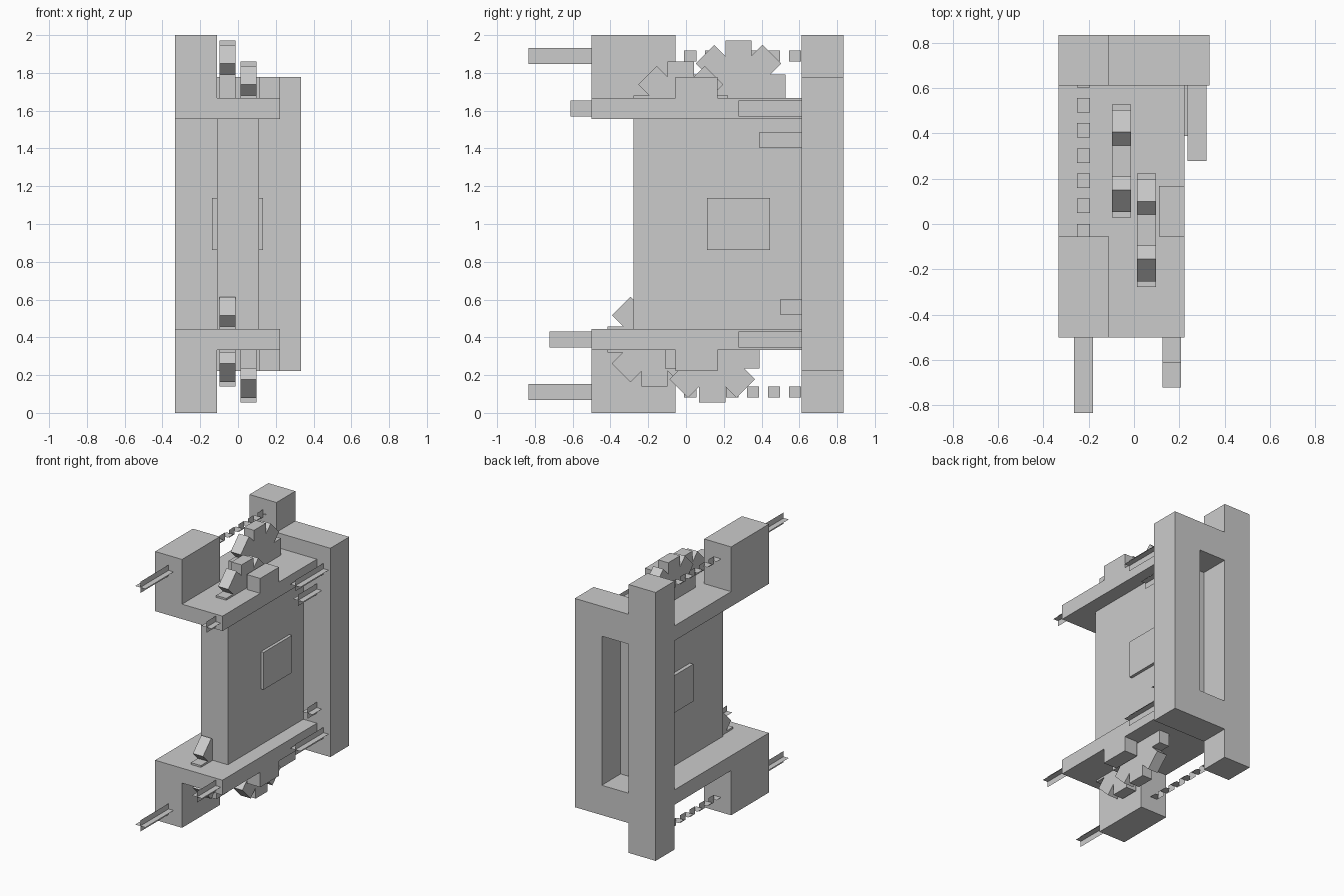
import bpy, bmesh
from math import pi
from mathutils import Matrix, Vector

if "Cube" in bpy.data.objects:
    bpy.data.objects.remove(bpy.data.objects["Cube"])

U = 1 / 18  # modelling unit


def make(name, bm):
    me = bpy.data.meshes.new(name)
    bm.to_mesh(me)
    bm.free()
    ob = bpy.data.objects.new(name, me)
    bpy.context.collection.objects.link(ob)
    return ob


def add_box(bm, x0, x1, y0, y1, z0, z1):
    m = Matrix.Translation(((x0 + x1) / 2, (y0 + y1) / 2, (z0 + z1) / 2)) @ \
        Matrix.Diagonal((x1 - x0, y1 - y0, z1 - z0, 1))
    return bmesh.ops.create_cube(bm, size=1, matrix=m)['verts']


def box(name, *b):
    bm = bmesh.new()
    add_box(bm, *b)
    return make(name, bm)


def strip(bm, x, z, y0, y1, w, upright):
    # zero-thickness strip running along y, flat or upright
    d = Vector((0, 0, w / 2)) if upright else Vector((w / 2, 0, 0))
    a, b = Vector((x, y0, z)), Vector((x, y1, z))
    bm.faces.new([bm.verts.new(p) for p in (a - d, b - d, b + d, a + d)])


def rod(name, x, z, y0, y1):
    bm = bmesh.new()
    for up in (False, True):
        strip(bm, x, z, y0, y1, 1.5 * U, up)
    make(name, bm)


def gear(name, x, y, z):
    # four crossed bars give eight square teeth
    bm = bmesh.new()
    for i in range(4):
        vs = add_box(bm, -.75 * U, .75 * U, -1.25 * U, 1.25 * U, -4.5 * U, 4.5 * U)
        bmesh.ops.rotate(bm, verts=vs, cent=(0, 0, 0),
                         matrix=Matrix.Rotation(i * pi / 4, 3, 'X'))
    bmesh.ops.translate(bm, verts=bm.verts, vec=(x, y, z))
    make(name, bm)


# back frame with a recessed window
box("back_post", -6*U, -2*U, 11*U, 15*U, 0, 2)
box("back_side_rail", 2*U, 6*U, 11*U, 15*U, 4*U, 32*U)
box("back_bottom_rail", -2*U, 2*U, 11*U, 15*U, 4*U, 8*U)
box("back_top_rail", -2*U, 2*U, 11*U, 15*U, 28*U, 32*U)

# core block with raised side panels
box("core", -2*U, 2*U, -5*U, 11*U, 8*U, 28*U)
box("side_panels", -2.5*U, 2.4*U, 2*U, 8*U, 15.5*U, 20.5*U)

# shelves, front blocks, bosses and chains, mirrored about z = 1
for side in ("top", "bottom"):
    def zz(a, b):
        return (a, b) if side == "top" else (2 - b, 2 - a)
    box(side + "_shelf", -6*U, 4*U, -9*U, 11*U, *zz(28*U, 30*U))
    box(side + "_front_block", -6*U, -2*U, -9*U, -1*U, *zz(30*U, 2))
    box(side + "_boss", 2*U, 4*U, -1*U, 3*U, *zz(30*U, 32*U))
    zc = 34*U if side == "top" else 2*U
    rod(side + "_front_rod", -4*U, zc, -15*U, -9*U)
    rod(side + "_back_rod", 5*U, 29*U if side == "top" else 7*U, 5*U, 11*U)
    # chain of alternating flat and upright links
    bm = bmesh.new()
    for k in range(7):
        y = .603 - k * 2 * U
        strip(bm, -4*U, zc, max(y, -U), min(y + .064, 11*U), .058, False)
        if k < 6:
            y = .546 - k * 2 * U
            strip(bm, -4*U, zc, y, y + .064, .058, True)
    make(side + "_chain", bm)

# remaining uneven rods
rod("top_short_rod", 3*U, 29*U, -11*U, -9*U)
rod("bottom_short_rod", 3*U, 7*U, -13*U, -9*U)
rod("upper_inner_rod", 4*U, 26*U, 7*U, 11*U)
rod("lower_inner_rod", 4*U, 10.1*U, 9*U, 11*U)

# gears
gear("top_left_gear", -U, 5*U, 31*U)
gear("top_right_gear", U, -.5*U, 29*U)
gear("bottom_right_gear", U, 2.5*U, 5.5*U)
gear("bottom_left_gear", -U, -3*U, 7*U)
